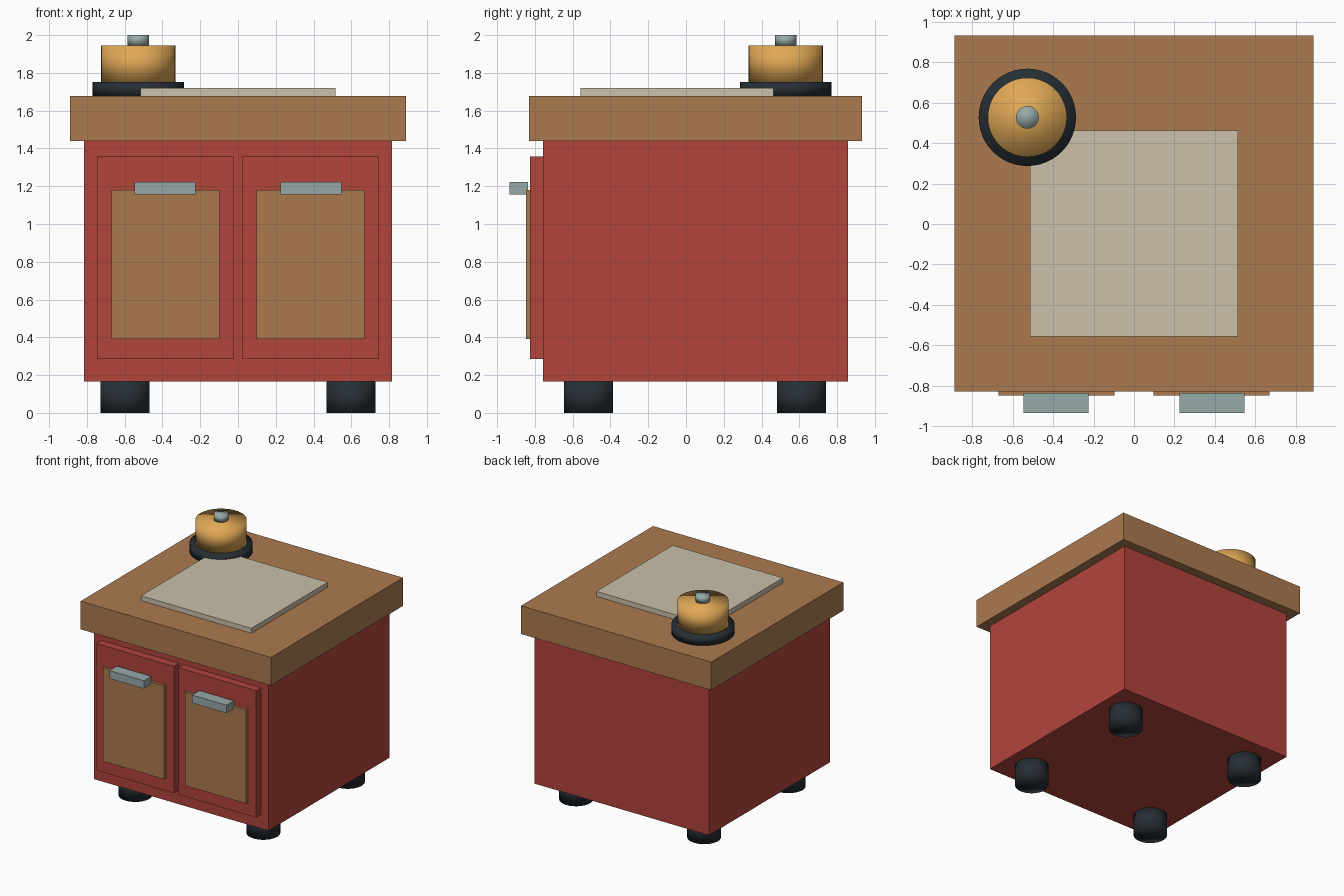
import bpy

old = bpy.data.objects.get("Cube")
if old:
    bpy.data.objects.remove(old, do_unlink=True)


def material(name, rgb):
    m = bpy.data.materials.new(name)
    m.use_nodes = True
    m.diffuse_color = (*rgb, 1)
    m.node_tree.nodes["Principled BSDF"].inputs["Base Color"].default_value = (*rgb, 1)
    return m


red = material("red paint", (0.445, 0.058, 0.045))
wood = material("warm wood", (0.41, 0.195, 0.08))
cream = material("cream board", (0.597, 0.527, 0.402))
steel = material("pale steel", (0.305, 0.402, 0.392))
dark = material("dark rubber", (0.02, 0.028, 0.035))
brass = material("brass", (0.745, 0.392, 0.093))


def box(name, x, y, z, mat):
    """Box from (min, max) pairs on each axis."""
    spans = (x, y, z)
    bpy.ops.mesh.primitive_cube_add(size=1, location=[(a + b) / 2 for a, b in spans])
    ob = bpy.context.object
    ob.name = name
    ob.scale = [b - a for a, b in spans]
    bpy.ops.object.transform_apply(location=False, rotation=False, scale=True)
    ob.data.materials.append(mat)


def drum(name, x, y, radius, z, mat):
    """Upright, fully smooth-shaded cylinder from z[0] to z[1]."""
    bpy.ops.mesh.primitive_cylinder_add(vertices=48, radius=radius, depth=z[1] - z[0],
                                        location=(x, y, sum(z) / 2))
    ob = bpy.context.object
    ob.name = name
    ob.data.materials.append(mat)
    bpy.ops.object.shade_smooth()


# Cabinet body, worktop and board
box("cabinet_body", (-0.816, 0.816), (-0.758, 0.858), (0.167, 1.44), red)
box("worktop", (-0.889, 0.889), (-0.83, 0.933), (1.44, 1.678), wood)
box("cutting_board", (-0.515, 0.515), (-0.558, 0.462), (1.678, 1.72), cream)

# Doors with raised panels and handles, plus feet, on both sides
for side, s in (("right", -1), ("left", 1)):
    def span(a, b):
        return tuple(sorted((s * a, s * b)))

    box(side + "_door", span(0.022, 0.747), (-0.825, -0.758), (0.285, 1.357), red)
    box(side + "_door_panel", span(0.097, 0.67), (-0.848, -0.825), (0.391, 1.181), wood)
    box(side + "_handle", span(0.225, 0.547), (-0.935, -0.836), (1.156, 1.223), steel)
    for end, y in (("front", -0.516), ("back", 0.612)):
        drum(f"{end}_{side}_foot", s * 0.598, y, 0.13, (0, 0.167), dark)

# Service bell
for name, radius, z, mat in (("bell_base", 0.241, (1.678, 1.752), dark),
                             ("bell_dome", 0.196, (1.752, 1.946), brass),
                             ("bell_button", 0.056, (1.946, 2.0), steel)):
    drum(name, -0.528, 0.528, radius, z, mat)
